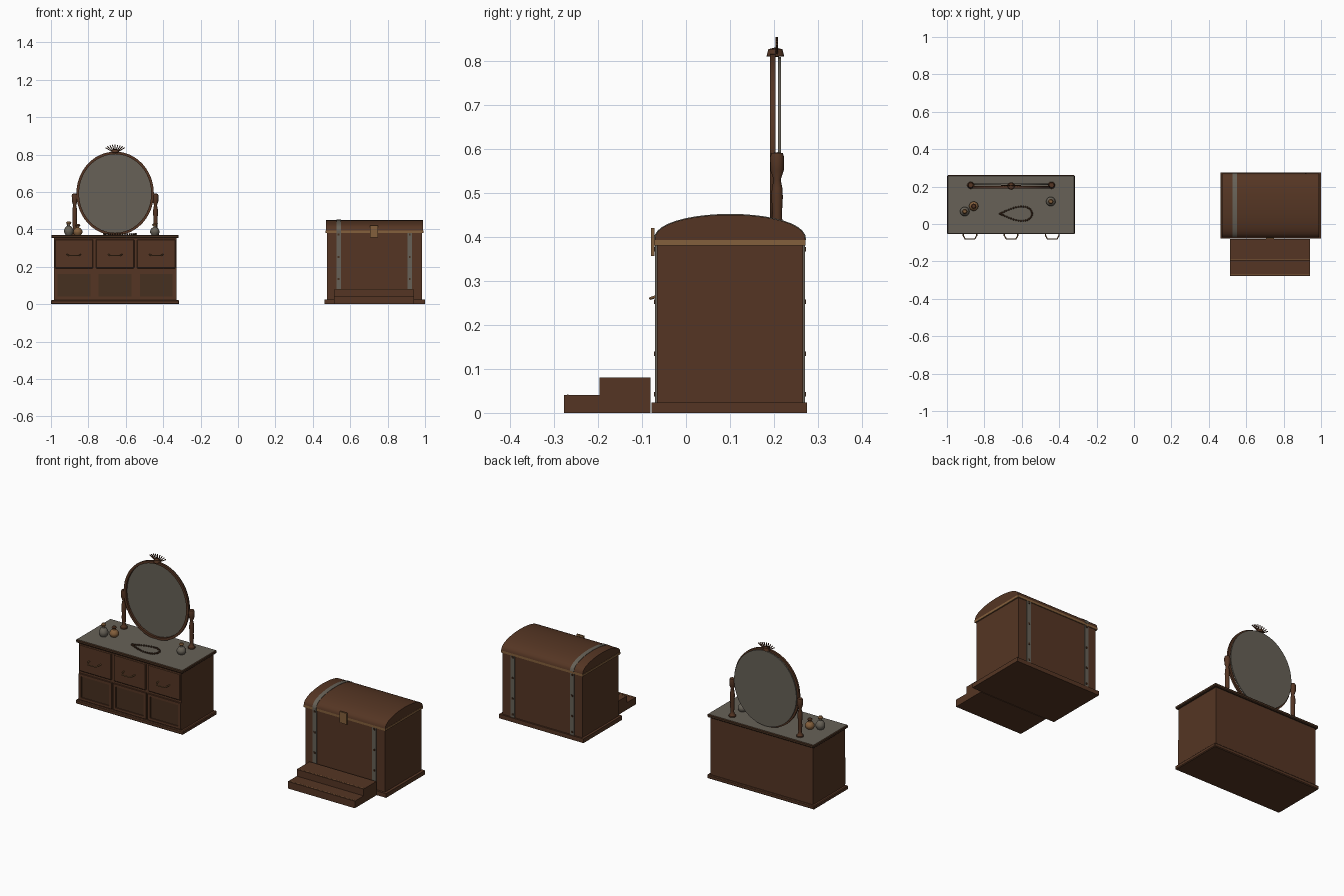
import bpy, bmesh, math
from mathutils import Vector

if "Cube" in bpy.data.objects:
    bpy.data.objects.remove(bpy.data.objects["Cube"], do_unlink=True)


def material(name, rgb):
    m = bpy.data.materials.new(name)
    m.use_nodes = True
    m.diffuse_color = (*rgb, 1)
    shader = m.node_tree.nodes["Principled BSDF"]
    shader.inputs["Base Color"].default_value = (*rgb, 1)
    shader.inputs["Roughness"].default_value = 0.8
    return m


WOOD = material("brown wood", (0.09, 0.036, 0.017))
DARK = material("dark wood", (0.062, 0.029, 0.014))
GREY = material("stone grey", (0.135, 0.12, 0.095))
BRASS = material("dull brass", (0.23, 0.115, 0.045))


def finish(name, bm, mats, smooth=False):
    bmesh.ops.recalc_face_normals(bm, faces=bm.faces[:])
    me = bpy.data.meshes.new(name)
    bm.to_mesh(me)
    bm.free()
    ob = bpy.data.objects.new(name, me)
    bpy.context.collection.objects.link(ob)
    for m in mats if isinstance(mats, list) else [mats]:
        me.materials.append(m)
    if smooth:
        bpy.ops.object.select_all(action="DESELECT")
        ob.select_set(True)
        bpy.context.view_layer.objects.active = ob
        bpy.ops.object.shade_smooth_by_angle(angle=math.radians(35))
    return ob


def box(name, x, y, z, mat, bevel=0):
    """Box from (low, high) ranges."""
    bm = bmesh.new()
    bmesh.ops.create_cube(bm, size=1)
    for v in bm.verts:
        v.co = [r[0] + (c + 0.5) * (r[1] - r[0]) for c, r in zip(v.co, (x, y, z))]
    if bevel:
        bmesh.ops.bevel(bm, geom=bm.edges[:], offset=bevel, segments=1, affect="EDGES")
    return finish(name, bm, mat)


def lathe(name, profile, loc, mat, steps=20):
    """Turned part from (radius, height) points."""
    bm = bmesh.new()
    vs = [bm.verts.new((r, 0, z)) for r, z in profile]
    es = [bm.edges.new(p) for p in zip(vs, vs[1:])]
    bmesh.ops.spin(bm, geom=vs + es, cent=(0, 0, 0), axis=(0, 0, 1),
                   angle=math.tau, steps=steps)
    bmesh.ops.remove_doubles(bm, verts=bm.verts[:], dist=1e-5)
    bmesh.ops.translate(bm, verts=bm.verts[:], vec=loc)
    return finish(name, bm, mat, True)


def prism(name, outline, x, mat, smooth=False):
    """Side outline of (y, z) points extruded along x."""
    bm = bmesh.new()
    f = bm.faces.new([bm.verts.new((x[0], *p)) for p in outline])
    r = bmesh.ops.extrude_face_region(bm, geom=[f])
    bmesh.ops.translate(bm, vec=(x[1] - x[0], 0, 0),
                        verts=[v for v in r["geom"] if isinstance(v, bmesh.types.BMVert)])
    return finish(name, bm, mat, smooth)


def tube(name, points, radius, mat, closed=False):
    cu = bpy.data.curves.new(name, "CURVE")
    cu.dimensions = "3D"
    cu.bevel_depth, cu.bevel_resolution, cu.use_fill_caps = radius, 1, True
    sp = cu.splines.new("POLY")
    sp.points.add(len(points) - 1)
    for p, c in zip(sp.points, points):
        p.co = (*c, 1)
    sp.use_cyclic_u = closed
    cu.materials.append(mat)
    ob = bpy.data.objects.new(name, cu)
    bpy.context.collection.objects.link(ob)
    return ob


# Dresser carcass, plinth and stone-topped slab
LEFT, RIGHT, MID = -0.985, -0.33, -0.657
box("dresser_body", (LEFT, RIGHT), (-0.042, 0.25), (0.01, 0.356), WOOD)
box("dresser_plinth", (-1, -0.315), (-0.053, 0.26), (0, 0.022), WOOD, 0.004)
top = box("dresser_top", (-0.998, -0.317), (-0.054, 0.261), (0.353, 0.371), [DARK, GREY], 0.004)
for p in top.data.polygons:
    p.material_index = int(p.normal.z > 0.95)

# Drawers over framed cupboard panels, with bail handles
for cx in (-0.877, MID, -0.437):
    box("drawer_front", (cx - 0.103, cx + 0.103), (-0.05, -0.04), (0.192, 0.347), WOOD, 0.004)
    box("cupboard_panel", (cx - 0.088, cx + 0.088), (-0.045, -0.04), (0.042, 0.162), DARK)
    for s in (-1, 1):
        a, b = sorted((cx + s * 0.09, cx + s * 0.105))
        box("panel_stile", (a, b), (-0.05, -0.04), (0.027, 0.178), WOOD)
    for z in (0.027, 0.163):
        box("panel_rail", (cx - 0.09, cx + 0.09), (-0.05, -0.04), (z, z + 0.015), WOOD)
    tube("drawer_handle", [(cx - 0.036, -0.048, 0.266), (cx - 0.036, -0.062, 0.266),
                           (cx - 0.025, -0.081, 0.26), (cx + 0.025, -0.081, 0.26),
                           (cx + 0.036, -0.062, 0.266), (cx + 0.036, -0.048, 0.266)],
         0.0035, BRASS)

# Oval mirror: glass, frame ring and crest
CZ = 0.592


def oval(rx, rz, y, n=48):
    return [Vector((MID + rx * math.cos(i * math.tau / n), y,
                    CZ + rz * math.sin(i * math.tau / n))) for i in range(n)]


def oval_ring(name, outer, inner, y0, y1, mat):
    """Flat oval ring, or a disc when inner is None."""
    bm = bmesh.new()
    loops = [oval(*outer, y0), oval(*outer, y1)]
    if inner:
        loops += [oval(*inner, y1), oval(*inner, y0)]
    rows = [[bm.verts.new(c) for c in lp] for lp in loops]
    n = len(rows[0])
    pairs = zip(rows, rows[1:] + rows[:1]) if inner else [rows]
    for a, b in pairs:
        for i in range(n):
            bm.faces.new((a[i], a[(i + 1) % n], b[(i + 1) % n], b[i]))
    if not inner:
        for r in rows:
            bm.faces.new(r)
    return finish(name, bm, mat, True)


oval_ring("mirror_frame", (0.207, 0.224), (0.193, 0.21), 0.191, 0.203, WOOD)
oval_ring("mirror_glass", (0.199, 0.216), None, 0.209, 0.216, GREY)
lathe("crest_base", [(0, 0.808), (0.02, 0.81), (0.016, 0.826), (0, 0.83)],
      (MID, 0.203, 0), WOOD).scale.y = 1
for i in range(-4, 5):
    a = i * 0.24
    d = Vector((math.sin(a), 0, math.cos(a) * 0.85))
    base = Vector((MID + i * 0.004, 0.206, 0.816))
    tube("crest_leaf", [base, base + d * 0.025, base + d * 0.044], 0.0028, WOOD)

# Turned mirror posts and pivots
POST = [(0, 0.37), (0.019, 0.37), (0.019, 0.378), (0.012, 0.386), (0.009, 0.4),
        (0.012, 0.43), (0.011, 0.455), (0.013, 0.49), (0.012, 0.51), (0.008, 0.53),
        (0.015, 0.55), (0.016, 0.58), (0.013, 0.59), (0, 0.592)]
for s in (-1, 1):
    px = MID + s * 0.216
    lathe("mirror_post", POST, (px, 0.207, 0), WOOD)
    tube("mirror_pivot", [(px, 0.204, 0.575), (px - s * 0.02, 0.204, 0.575)], 0.005, BRASS)

# Perfume bottles with stoppers
for x, y, h, mat, cap in ((-0.905, 0.067, 1, GREY, BRASS), (-0.857, 0.095, 0.8, BRASS, WOOD),
                          (-0.445, 0.12, 0.85, GREY, BRASS)):
    body = [(0, 0), (0.018, 0), (0.025, 0.014), (0.025, 0.026), (0.017, 0.042),
            (0.008, 0.048), (0.008, 0.056), (0, 0.056)]
    stopper = [(0, 0.054), (0.01, 0.055), (0.014, 0.064), (0.009, 0.071), (0, 0.072)]
    lathe("bottle", [(r, z * h) for r, z in body], (x, y, 0.371), mat)
    lathe("bottle_stopper", [(r, z * h) for r, z in stopper], (x, y, 0.371), cap, 12)

# Bead necklace in a teardrop
bm = bmesh.new()
for i in range(40):
    t = i * math.tau / 40
    c = Vector((-0.631 - 0.086 * math.cos(t),
                0.055 + 0.052 * math.sin(t) * math.sin(t / 2) ** 1.2, 0.375))
    r = bmesh.ops.create_icosphere(bm, subdivisions=1, radius=0.0055)
    bmesh.ops.translate(bm, verts=r["verts"], vec=c)
finish("bead_necklace", bm, DARK, True)

# Chest body, plinth and domed lid
X0, X1, CY = 0.476, 0.984, 0.1
box("chest_body", (X0, X1), (-0.066, 0.266), (0.01, 0.384), WOOD)
box("chest_plinth", (0.462, 1.0), (-0.078, 0.275), (0, 0.024), WOOD)
box("lid_band", (0.468, 0.991), (-0.071, 0.271), (0.38, 0.393), BRASS)


def dome(grow, z, a0=0.0, n=20):
    """Arch points from front to back."""
    return [(CY - (0.171 + grow) * math.cos(a0 + (math.pi - 2 * a0) * i / n),
             z + (0.057 + grow) * math.sin(a0 + (math.pi - 2 * a0) * i / n) ** 0.88)
            for i in range(n + 1)]


prism("chest_lid", dome(0, 0.393), (0.47, 0.99), WOOD, True)
prism("lid_strap", dome(0.002, 0.393), (0.526, 0.55), GREY, True)
box("lid_strap_front", (0.526, 0.55), (-0.073, -0.07), (0.381, 0.394), GREY)

# Metal straps with rivets, front and back
for sx in (0.538, 0.918):
    for y, s in ((-0.066, -1), (0.266, 1)):
        a, b = sorted((y, y + s * 0.004))
        box("chest_strap", (sx - 0.012, sx + 0.012), (a, b), (0.024, 0.38), GREY)
        for z in (0.042, 0.134, 0.252, 0.372):
            a, b = sorted((y, y + s * 0.007))
            box("strap_rivet", (sx - 0.005, sx + 0.005), (a, b), (z - 0.005, z + 0.005), DARK)

# Latch plate
box("latch_plate", (0.705, 0.749), (-0.08, -0.071), (0.356, 0.42), BRASS)

# Two steps in front, with thin nosing strips
STEPS = [(-0.081, 0), (-0.081, 0.08), (-0.197, 0.08), (-0.197, 0.041),
         (-0.277, 0.041), (-0.277, 0)]
prism("chest_steps", STEPS, (0.513, 0.94), WOOD)
for y, z in ((-0.19, 0.08), (-0.27, 0.041)):
    box("step_trim", (0.516, 0.937), (y, y + 0.003), (z - 0.002, z + 0.0006), BRASS)
